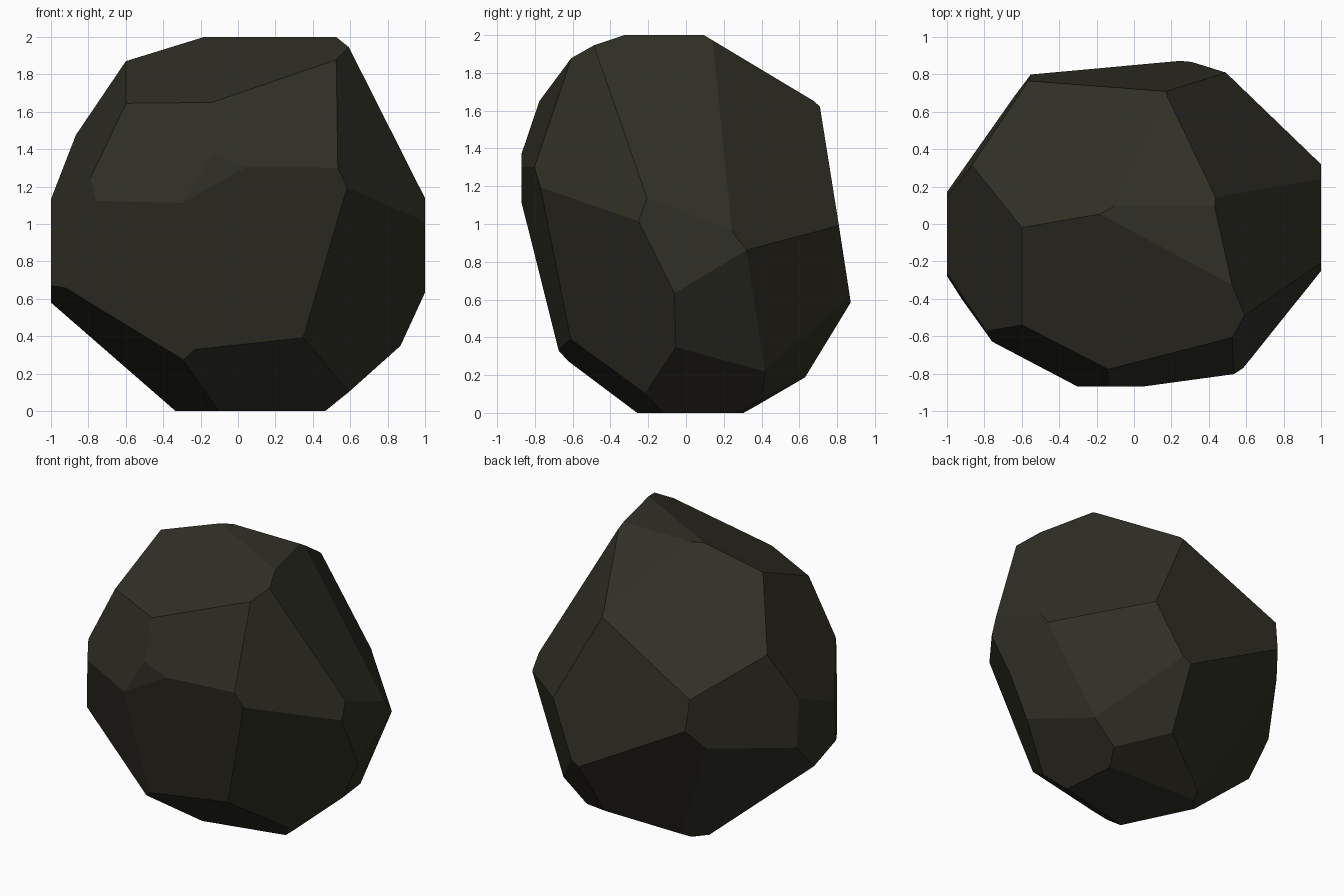
import bpy
import bmesh
from mathutils import Vector

# Remove the default cube
default = bpy.data.objects.get("Cube")
if default:
    bpy.data.objects.remove(default, do_unlink=True)


def make_material(name, colour):
    material = bpy.data.materials.new(name)
    material.use_nodes = True
    material.diffuse_color = colour
    shader = material.node_tree.nodes["Principled BSDF"]
    shader.inputs["Base Color"].default_value = colour
    shader.inputs["Roughness"].default_value = .9
    return material


def chip(bm, direction, distance):
    """Slice off everything beyond a plane and close the cut with a flat facet."""
    normal = Vector(direction)
    geometry = bm.verts[:] + bm.edges[:] + bm.faces[:]
    result = bmesh.ops.bisect_plane(
        bm, geom=geometry, dist=1e-5, plane_co=normal * (distance / normal.length_squared),
        plane_no=normal, clear_outer=True)
    rim = [item for item in result["geom_cut"] if isinstance(item, bmesh.types.BMEdge)]
    if rim:
        bmesh.ops.contextual_create(bm, geom=rim)


# Facet directions and their distances from the middle of the block
crown_facets = [
    ((-.21, -.39, .9), .917), ((-.33, .6, .73), .822), ((0, .515, .858), .907),
]
shoulder_facets = [
    ((.68, .59, .44), .808), ((.85, .19, .495), .879), ((.8, -.57, .205), .946),
    ((.13, -.94, .32), .92), ((-.44, -.85, .28), .903), ((-.88, -.19, .435), .91),
]
side_facets = [
    ((.13, -.965, -.23), .775), ((-.455, -.853, -.255), .85), ((-.84, -.54, .03), .98),
    ((-.82, .57, .04), .909), ((-.005, .988, .155), .796), ((.65, .73, -.21), .912),
]
underside_facets = [
    ((-.33, .82, -.465), .827), ((-.65, .55, -.52), .854), ((-.57, -.28, -.77), .901),
    ((.15, -.64, -.75), .9), ((.68, -.66, -.33), .841), ((.88, .24, -.4), 1.012),
    ((.38, .77, -.51), .977), ((.02, .48, -.88), 1.021), ((.65, .05, -.76), 1.057),
]

# Rough block, trimmed at the front, then chipped into a boulder
bm = bmesh.new()
bmesh.ops.create_cube(bm, size=2)
chip(bm, (0, -1, 0), .87)
for facets in (crown_facets, shoulder_facets, side_facets, underside_facets):
    for direction, distance in facets:
        chip(bm, direction, distance)
bmesh.ops.recalc_face_normals(bm, faces=bm.faces[:])

# Stand the boulder on the ground
bmesh.ops.translate(bm, verts=bm.verts[:], vec=(0, 0, 1))
mesh = bpy.data.meshes.new("boulder")
bm.to_mesh(mesh)
bm.free()
mesh.materials.append(make_material("dark olive stone", (.03, .029, .019, 1)))
boulder = bpy.data.objects.new("boulder", mesh)
bpy.context.collection.objects.link(boulder)
